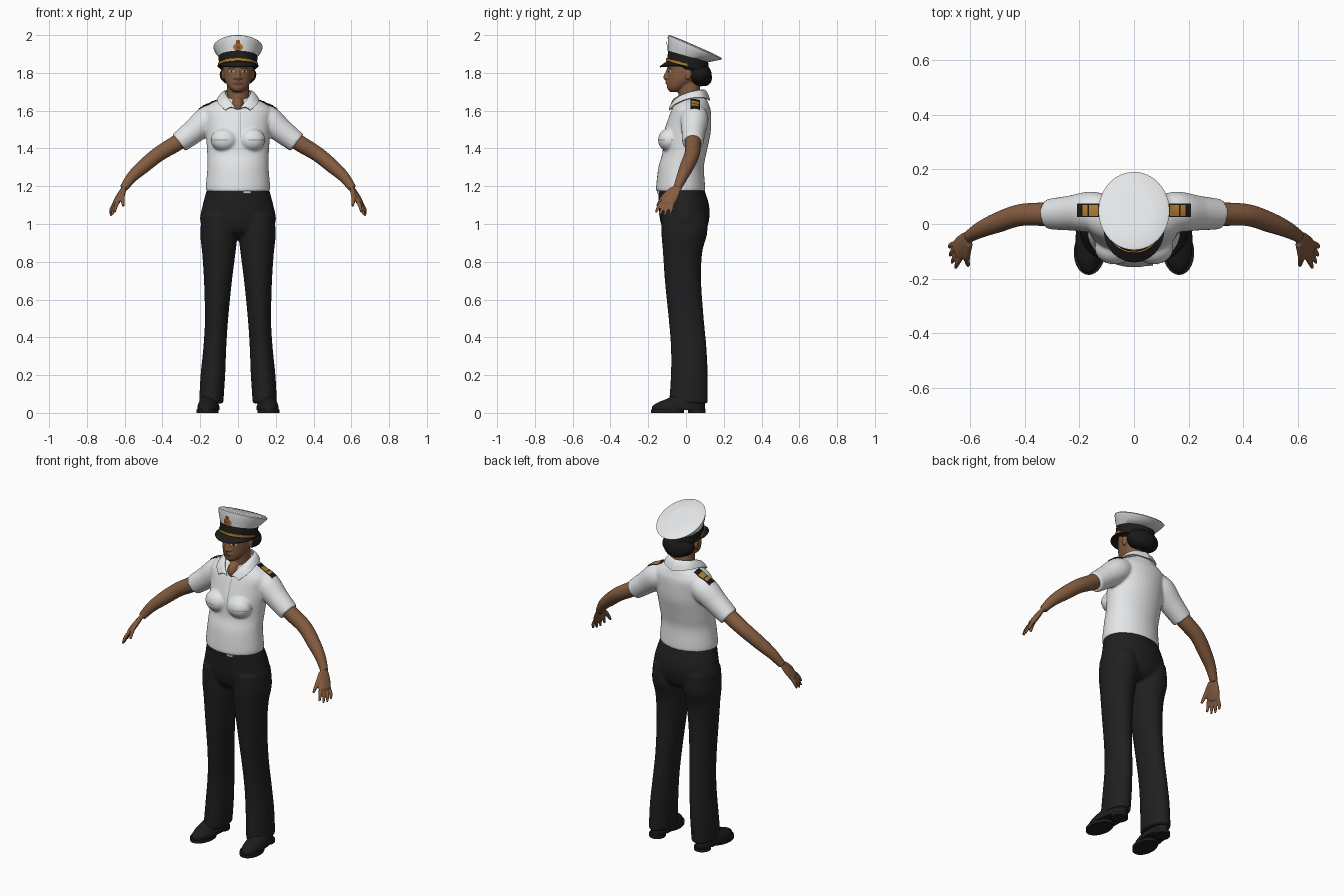
import bpy, bmesh
from math import sin, cos, pi, radians, sqrt
from mathutils import Vector, Matrix
from mathutils.bvhtree import BVHTree

if "Cube" in bpy.data.objects:
    bpy.data.objects.remove(bpy.data.objects["Cube"])


def material(name, *rgb):
    m = bpy.data.materials.new(name)
    m.use_nodes = True
    m.diffuse_color = (*rgb, 1)
    bsdf = m.node_tree.nodes["Principled BSDF"]
    bsdf.inputs["Base Color"].default_value = (*rgb, 1)
    bsdf.inputs["Roughness"].default_value = .8
    return m


white = material("white cloth", .78, .79, .8)
seam = material("grey seam", .3, .31, .32)
skin = material("brown skin", .23, .107, .05)
lip = material("dark lip", .16, .055, .035)
eye_white = material("eye white", .6, .57, .52)
black = material("black trousers", .014, .014, .015)
dark = material("black hair", .01, .009, .009)
leather = material("black leather", .012, .012, .012)
gold = material("gold", .42, .2, .025)
copper = material("copper red", .28, .08, .025)


# ---- helpers ----
def spline(rows, n=6):
    """Catmull-Rom resampling of rows of numbers."""
    out = []
    for i in range(len(rows) - 1):
        p = [rows[min(max(i + k, 0), len(rows) - 1)] for k in (-1, 0, 1, 2)]
        for s in range(n):
            t = s / n
            out.append([b + .5 * t * (c - a + t * (2 * a - 5 * b + 4 * c - d + t * (3 * (b - c) + d - a)))
                        for a, b, c, d in zip(*p)])
    return out + [list(rows[-1])]


def loft(bm, rings, n=40):
    """Closed skin through rings given as centre, first half axis, second half axis."""
    loops = [[bm.verts.new(Vector(c) + Vector(u) * cos(2 * pi * i / n) + Vector(v) * sin(2 * pi * i / n))
              for i in range(n)] for c, u, v in rings]
    for a, b in zip(loops, loops[1:]):
        for i in range(n):
            j = (i + 1) % n
            bm.faces.new((a[i], a[j], b[j], b[i]))
    bm.faces.new(loops[0][::-1])
    bm.faces.new(loops[-1])


def stack(bm, rows, n=6):
    """Upright loft, rows: height, x from, x to, y from, y to."""
    loft(bm, [(((a + b) / 2, (c + d) / 2, z), ((b - a) / 2, 0, 0), (0, (d - c) / 2, 0))
              for z, a, b, c, d in spline(rows, n)])


def tube(bm, rows, wide=None, flat=1, n=24):
    """Limb along a path, rows: x, y, z, radius."""
    pts = spline(rows)
    rings = []
    for i, p in enumerate(pts):
        t = (Vector(pts[min(i + 1, len(pts) - 1)][:3]) - Vector(pts[max(i - 1, 0)][:3])).normalized()
        u = Vector(wide or (0, 1, 0))
        u = (u - t * u.dot(t)).normalized()
        rings.append((p[:3], u * p[3], t.cross(u) * p[3] * flat))
    loft(bm, rings, n)


def ball(bm, c, r):
    bmesh.ops.create_uvsphere(bm, u_segments=28, v_segments=18, radius=1,
                              matrix=Matrix.Translation(c) @ Matrix.Diagonal((*r, 1)))


def sheet(bm, f, nu, nv, paint=lambda i, j: 0):
    """Grid of faces from a function of two 0..1 parameters."""
    g = [[f(i / nu, j / nv) for j in range(nv + 1)] for i in range(nu + 1)]
    g = [[bm.verts.new(p) if p else None for p in row] for row in g]
    for i in range(nu):
        for j in range(nv):
            q = (g[i][j], g[i + 1][j], g[i + 1][j + 1], g[i][j + 1])
            if all(q):
                bm.faces.new(q).material_index = paint(i, j)


def finish(name, bm, *mats, mirror=False, voxel=0, soften=0, thick=0, sharp=50):
    if mirror:
        new = bmesh.ops.duplicate(bm, geom=bm.verts[:] + bm.edges[:] + bm.faces[:])["geom"]
        for v in new:
            if isinstance(v, bmesh.types.BMVert):
                v.co.x *= -1
        bmesh.ops.remove_doubles(bm, verts=bm.verts[:], dist=.0002)
    bmesh.ops.recalc_face_normals(bm, faces=bm.faces[:])
    me = bpy.data.meshes.new(name)
    bm.to_mesh(me)
    bm.free()
    ob = bpy.data.objects.new(name, me)
    bpy.context.collection.objects.link(ob)
    if voxel:
        m = ob.modifiers.new("blend", "REMESH")
        m.mode, m.voxel_size = "VOXEL", voxel
    if soften:
        m = ob.modifiers.new("soften", "SMOOTH")
        m.factor, m.iterations = .5, soften
    if thick:
        m = ob.modifiers.new("thickness", "SOLIDIFY")
        m.thickness, m.offset = thick, 0
    if ob.modifiers:
        dg = bpy.context.evaluated_depsgraph_get()
        ob.data = bpy.data.meshes.new_from_object(ob.evaluated_get(dg))
        ob.modifiers.clear()
    ob.data.materials.clear()
    for m in mats:
        ob.data.materials.append(m)
    ob.data.shade_smooth()
    ob.data.set_sharp_from_angle(angle=radians(sharp))
    return ob


def tree_of(ob):
    return BVHTree.FromPolygons([v.co for v in ob.data.vertices], [p.vertices[:] for p in ob.data.polygons])


def decal(name, tree, mat, c, h, down=False, disc=False, lift=.003, mirror=False):
    """Thin patch laid on a surface, cast from the front or from above."""
    def f(a, b):
        u, v = 2 * a - 1, 2 * b - 1
        if disc:
            u, v = u * sqrt(1 - v * v / 2), v * sqrt(1 - u * u / 2)
        x, w = c[0] + u * h[0], c[1] + v * h[1]
        ray = ((x, w, 3), (0, 0, -1)) if down else ((x, -1, w), (0, 1, 0))
        hit = tree.ray_cast(Vector(ray[0]), Vector(ray[1]))
        return hit[0] - Vector(ray[1]) * lift if hit[0] else None
    bm = bmesh.new()
    sheet(bm, f, 10, 10)
    finish(name, bm, mat, mirror=mirror)


# ---- trousers and shoes ----
bm = bmesh.new()
stack(bm, [(.93, -.1, .1, -.07, .06), (.96, -.17, .17, -.115, .1), (1.02, -.2, .2, -.137, .122),
           (1.1, -.187, .187, -.144, .122), (1.185, -.164, .164, -.148, .096)])
for s in (1, -1):
    rows = [(1.05, .01, .19, -.13, .11), (.95, .003, .2, -.13, .112), (.85, .013, .19, -.122, .086),
            (.7, .032, .18, -.112, .08), (.5, .052, .175, -.092, .094), (.35, .062, .183, -.08, .108),
            (.2, .068, .198, -.08, .115), (.05, .078, .206, -.09, .115)]
    stack(bm, [(z, s * a, s * b, c, d) for z, a, b, c, d in rows])
finish("trousers", bm, black, voxel=.008, soften=4)

bm = bmesh.new()
stack(bm, [(.016, .092, .205, -.182, .1), (.035, .092, .205, -.178, .1), (.055, .1, .2, -.15, .1),
           (.075, .108, .193, -.1, .098), (.1, .115, .185, -.05, .095)])
stack(bm, [(0, .09, .207, -.187, -.01), (.018, .09, .207, -.187, -.01)], 1)
stack(bm, [(0, .105, .195, .01, .104), (.02, .105, .195, .01, .104)], 1)
bmesh.ops.rotate(bm, verts=bm.verts[:], cent=(.15, .05, 0), matrix=Matrix.Rotation(radians(5), 3, "Z"))
finish("shoes", bm, leather, mirror=True)

# ---- shirt ----
bm = bmesh.new()
rows = [(1.172, .167, -.158, .101), (1.2, .17, -.158, .101), (1.3, .162, -.146, .095), (1.37, .163, -.126, .107),
        (1.42, .166, -.122, .118), (1.48, .17, -.118, .13), (1.54, .175, -.1, .133), (1.6, .182, -.078, .131),
        (1.635, .15, -.06, .12), (1.66, .1, -.035, .11), (1.68, .062, -.01, .1)]
stack(bm, [(z, -w, w, a, b) for z, w, a, b in rows])
for s in (1, -1):
    ball(bm, (s * .072, -.088, 1.445), (.072, .06, .062))
    tube(bm, [(s * .08, .045, 1.585, .055), (s * .153, .045, 1.555, .074), (s * .235, .04, 1.49, .064),
              (s * .312, .036, 1.43, .056)])
shirt = finish("shirt", bm, white, voxel=.007, soften=5)
cloth = tree_of(shirt)

decal("placket_seam", cloth, seam, (.014, 1.525), (.002, .07), lift=.002)
decal("pocket_flap_seams", cloth, seam, (.1, 1.445), (.045, .002), lift=.002, mirror=True)
decal("shoulder_boards", cloth, dark, (.157, .05), (.052, .025), down=True, lift=.005, mirror=True)
decal("shoulder_board_gold", cloth, gold, (.16, .05), (.028, .02), down=True, lift=.008, mirror=True)
decal("shoulder_board_stripes", cloth, dark, (.168, .05), (.003, .02), down=True, lift=.0095, mirror=True)

top_edge = spline([(.01, -.086, 1.608), (.045, -.058, 1.655), (.067, 0, 1.69), (.058, .065, 1.706), (0, .095, 1.71)])
low_edge = spline([(.066, -.088, 1.602), (.103, -.05, 1.637), (.107, .02, 1.664), (.08, .09, 1.668), (0, .126, 1.655)])
bm = bmesh.new()
n = len(top_edge) - 1
sheet(bm, lambda a, b: Vector(top_edge[round(a * n)]).lerp(Vector(low_edge[round(a * n)]), b)
      + Vector((0, 0, .012 * sin(pi * b))), n, 4)
finish("collar", bm, white, mirror=True, thick=.006)

bm = bmesh.new()
bmesh.ops.create_cube(bm, size=1, matrix=Matrix.Translation((.05, -.147, 1.168)) @ Matrix.Diagonal((.04, .012, .012, 1)))
finish("belt_buckle", bm, eye_white)

# ---- arms and hands ----
bm = bmesh.new()
tube(bm, [(.24, .037, 1.485, .043), (.33, .036, 1.425, .043), (.42, .032, 1.37, .04), (.5, .005, 1.305, .037),
          (.56, -.02, 1.25, .03), (.605, -.046, 1.19, .022)])
along = Vector((.4, -.4, -.82)).normalized()
across = Vector((-.35, -.85, .245)).normalized()
wrist, knuckle = Vector((.603, -.044, 1.197)), Vector((.644, -.096, 1.115))
tube(bm, [(*wrist, .022), (*wrist.lerp(knuckle, .5), .036), (*knuckle, .038), (*(knuckle + along * .012), .03)],
     wide=across, flat=.42)
for i, size in zip((-1.5, -.5, .5, 1.5), (.06, .078, .083, .074)):
    base = knuckle + across * i * .019
    mid = base + along * size * .55 + across * i * .005
    tip = base + along * size + across * i * .007 + Vector((-.006, 0, -.004))
    tube(bm, [(*base, .01), (*mid, .0095), (*tip, .006)], n=12)
thumb = wrist + across * .022 + along * .02
tube(bm, [(*thumb, .013), (.612, -.122, 1.14, .012), (.607, -.153, 1.095, .007)], n=12)
finish("arms", bm, skin, mirror=True, voxel=.0045, soften=2)

# ---- head ----
bm = bmesh.new()
rows = [(1.698, .022, -.082, -.03), (1.715, .043, -.098, 0), (1.74, .061, -.1, .04), (1.77, .073, -.099, .08),
        (1.81, .078, -.098, .1), (1.85, .08, -.094, .105), (1.88, .07, -.07, .09)]
stack(bm, [(z, -w, w, a, b) for z, w, a, b in rows])
tube(bm, [(0, .03, 1.58, .064), (0, .022, 1.66, .06), (0, .012, 1.75, .057)], wide=(1, 0, 0))
ball(bm, (0, -.028, 1.628), (.034, .053, .05))
tube(bm, [(0, -.092, 1.825, .008), (0, -.1, 1.8, .01), (0, -.106, 1.777, .014), (0, -.1, 1.768, .01)], n=16)
ball(bm, (0, -.095, 1.748), (.026, .012, .013))
for s in (1, -1):
    ball(bm, (s * .015, -.099, 1.773), (.01, .01, .008))
    ball(bm, (s * .079, .012, 1.79), (.009, .016, .028))
head = finish("head", bm, skin, voxel=.0045, soften=2)
face = tree_of(head)
decal("lips", face, lip, (0, 1.747), (.023, .008), disc=True, lift=.002)
decal("eye_whites", face, eye_white, (.034, 1.807), (.014, .006), disc=True, lift=.002, mirror=True)
decal("irises", face, dark, (.034, 1.807), (.006, .006), disc=True, lift=.0035, mirror=True)
decal("eyebrows", face, dark, (.036, 1.825), (.02, .003), disc=True, lift=.003, mirror=True)

bm = bmesh.new()
ball(bm, (0, .072, 1.79), (.098, .064, .062))
ball(bm, (0, .025, 1.84), (.093, .09, .05))
ball(bm, (0, .1, 1.775), (.07, .038, .045))
finish("hair_with_bun", bm, dark, voxel=.006, soften=3)


# ---- peaked cap ----
def cap_ring(y, z, rx, ry, tilt):
    t = radians(tilt)
    return (0, y, z), (rx, 0, 0), (0, ry * cos(t), -ry * sin(t))


def on_ring(ring, a, grow=1):
    c, u, v = map(Vector, ring)
    return c + (u * cos(a) + v * sin(a)) * grow


band_low, band_top = cap_ring(.008, 1.83, .1, .114, 14), cap_ring(.012, 1.887, .103, .11, 16)
bm = bmesh.new()
loft(bm, [band_low, band_top], 48)
finish("cap_band", bm, leather)

bm = bmesh.new()
loft(bm, [band_top, cap_ring(.029, 1.909, .118, .132, 20), cap_ring(.043, 1.929, .128, .152, 23),
          cap_ring(.048, 1.936, .13, .156, 23.7), cap_ring(.05, 1.941, .122, .147, 23.7),
          cap_ring(.051, 1.944, .06, .07, 23.7)], 48)
crown = finish("cap_crown", bm, white)


def visor(a, b):
    angle = radians(180 + 180 * a)
    p = on_ring(band_low, angle)
    reach = b * sin(pi * a) ** .6
    return p + Vector((.03 * cos(angle), .036 * sin(angle), 1.832 - p.z)) * reach


bm = bmesh.new()
sheet(bm, visor, 36, 5, lambda i, j: int(j in (1, 2, 3) and 5 < i < 30 and abs(i - 17.5) > 2 and (i + j) % 3 > 0))
finish("cap_visor", bm, leather, gold, thick=.006)

bm = bmesh.new()
sheet(bm, lambda a, b: on_ring(band_low, pi + pi * a, 1.03).lerp(on_ring(band_top, pi + pi * a, 1.03), .1 + .22 * b), 32, 1)
finish("cap_gold_strap", bm, gold, thick=.005)

front = tree_of(crown)
decal("badge_wreath", front, gold, (0, 1.936), (.026, .022), disc=True, lift=.006)
decal("badge_centre", front, copper, (0, 1.936), (.013, .012), disc=True, lift=.009)
decal("badge_top", front, copper, (0, 1.963), (.012, .012), disc=True, lift=.007)
